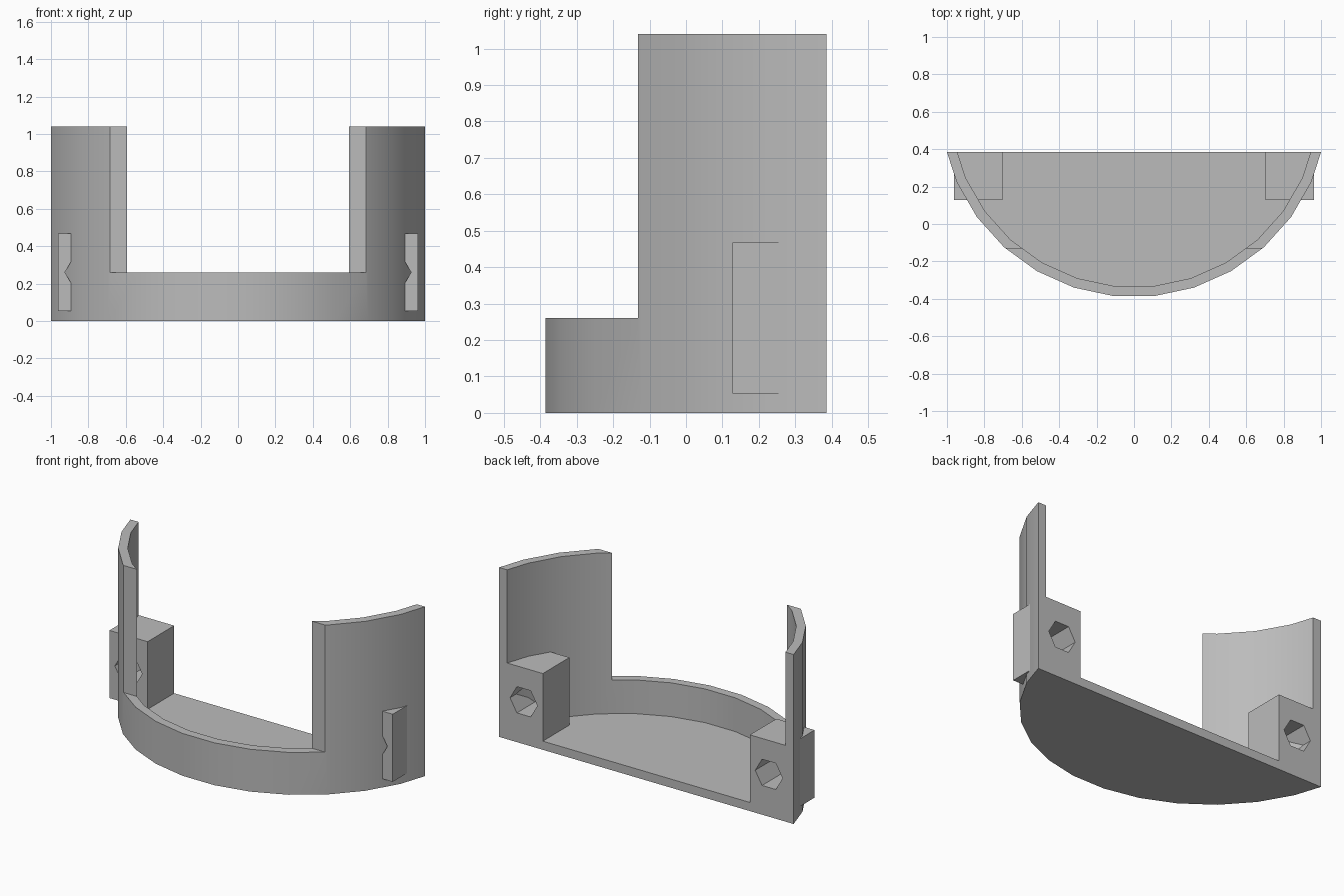
import bpy
from math import pi, radians

if "Cube" in bpy.data.objects:
    bpy.data.objects.remove(bpy.data.objects["Cube"], do_unlink=True)

CENTRE_Y = 0.647     # axis of the curved wall
BACK_Y = 0.385
HEIGHT = 1.04
FLOOR = 0.053

grey = bpy.data.materials.new("plain grey")
grey.use_nodes = True
grey.diffuse_color = (0.5, 0.5, 0.5, 1)
grey.node_tree.nodes["Principled BSDF"].inputs["Base Color"].default_value = (0.5, 0.5, 0.5, 1)


def box(name, low, high):
    middle = [(a + b) / 2 for a, b in zip(low, high)]
    bpy.ops.mesh.primitive_cube_add(size=1, location=middle)
    ob = bpy.context.object
    ob.name = name
    ob.scale = [b - a for a, b in zip(low, high)]
    bpy.ops.object.transform_apply(location=False, rotation=False)
    return ob


def drum(name, radius, low, high):
    bpy.ops.mesh.primitive_cylinder_add(
        vertices=30, radius=radius, depth=high - low,
        location=(0, CENTRE_Y, (low + high) / 2), rotation=(0, 0, radians(6)))
    bpy.context.object.name = name
    return bpy.context.object


def cut(target, cutter):
    cutter.hide_render = True
    mod = target.modifiers.new("cut", 'BOOLEAN')
    mod.operation = 'DIFFERENCE'
    mod.solver = 'EXACT'
    mod.object = cutter
    bpy.context.view_layer.objects.active = target
    bpy.ops.object.modifier_apply(modifier=mod.name)
    bpy.data.objects.remove(cutter, do_unlink=True)


def finish(ob):
    ob.data.materials.clear()
    ob.data.materials.append(grey)
    bpy.ops.object.select_all(action='DESELECT')
    ob.select_set(True)
    bpy.context.view_layer.objects.active = ob
    bpy.ops.object.shade_smooth_by_angle(angle=radians(30))


# Curved shell with floor, open back and lowered front
shell = drum("curved_shell", 1.038, 0, HEIGHT)
cut(shell, drum("hollow", 0.985, FLOOR, HEIGHT + 1))
cut(shell, box("back_cutter", (-2, BACK_Y, -1), (2, 3, 2)))
cut(shell, box("front_cutter", (-2, -2, 0.26), (2, -0.132, 2)))
finish(shell)

# Mounting blocks with a hexagonal hole, one on each side
for side, name in ((1, "left"), (-1, "right")):
    xs = sorted((side * 0.703, side * 0.962))
    block = box(name + "_mounting_block", (xs[0], 0.127, FLOOR), (xs[1], BACK_Y, 0.468))
    bpy.ops.mesh.primitive_cylinder_add(
        vertices=6, radius=0.093, depth=1,
        location=(side * 0.8325, 0.25, 0.26), rotation=(pi / 2, pi / 6, 0))
    cut(block, bpy.context.object)
    finish(block)
